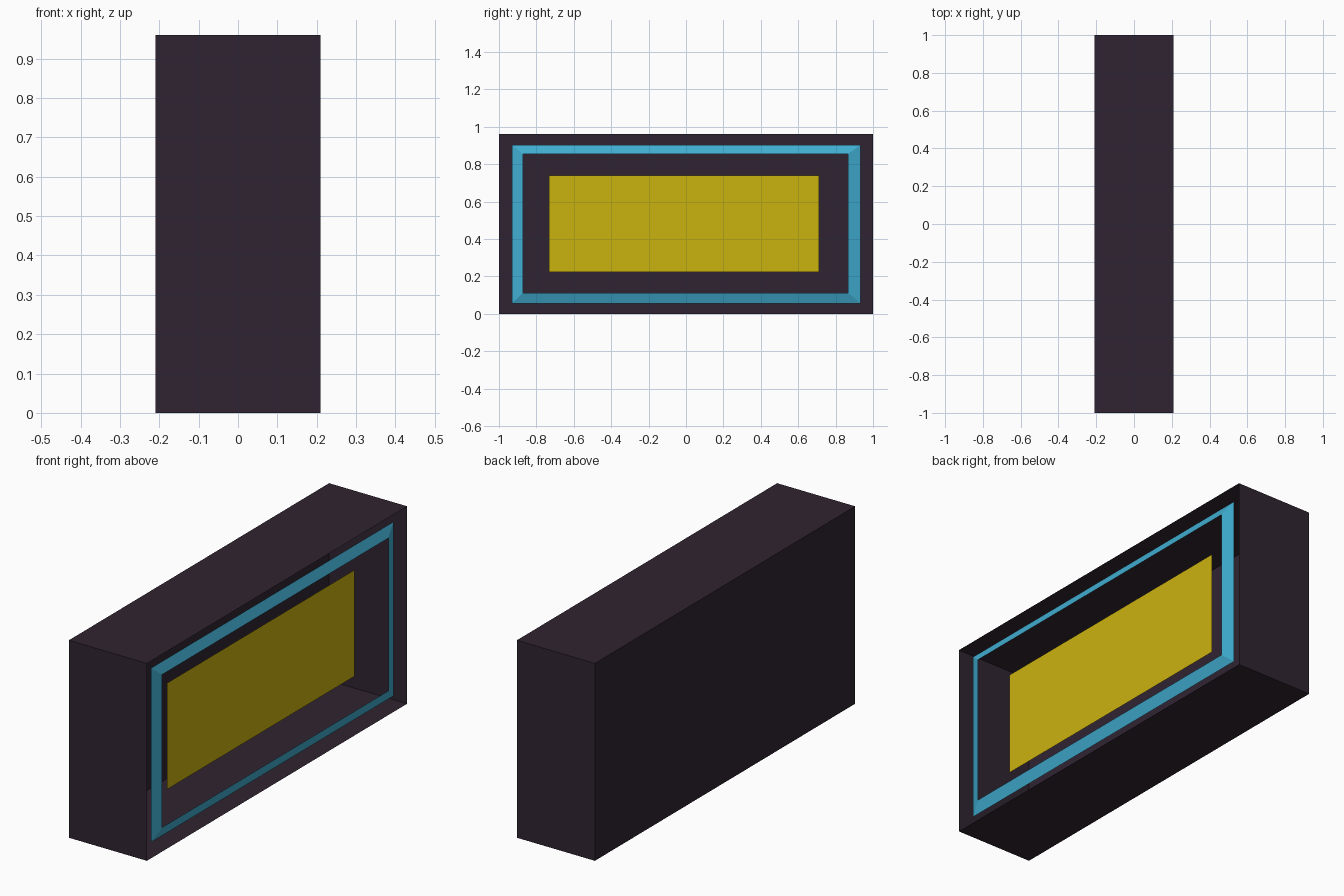
import bpy

if "Cube" in bpy.data.objects:
    bpy.data.objects.remove(bpy.data.objects["Cube"])


def material(name, rgb):
    """Flat colour given as 0-255 display values, stored as linear."""
    lin = [((c / 255 + 0.055) / 1.055) ** 2.4 if c > 10 else c / 255 / 12.92 for c in rgb]
    m = bpy.data.materials.new(name)
    m.diffuse_color = (*lin, 1)
    m.use_nodes = True
    m.node_tree.nodes["Principled BSDF"].inputs["Base Color"].default_value = m.diffuse_color
    return m


def build(name, verts, faces, mat):
    mesh = bpy.data.meshes.new(name)
    mesh.from_pydata(verts, [], faces)
    mesh.materials.append(mat)
    obj = bpy.data.objects.new(name, mesh)
    bpy.context.collection.objects.link(obj)
    return obj


def rect(x, y0, y1, z0, z1):
    """Rectangle facing +x, counter-clockwise."""
    return [(x, y0, z0), (x, y1, z0), (x, y1, z1), (x, y0, z1)]


def band(a, b):
    """Four quads joining loop a to loop b (first vertex of each)."""
    return [(a + i, a + (i + 1) % 4, b + (i + 1) % 4, b + i) for i in range(4)]


dark = material("dark plum", (48, 36, 49))
blue = material("sky blue", (64, 174, 210))
yellow = material("mustard yellow", (203, 179, 15))

# thin-walled case, open on the right side
build("case", rect(-0.21, -1, 1, 0, 0.96) + rect(0.21, -1, 1, 0, 0.96),
      [(3, 2, 1, 0)] + band(0, 4), dark)

# bevelled frame floating just inside the opening
build("frame", rect(0.183, -0.93, 0.933, 0.056, 0.903) + rect(0.203, -0.872, 0.866, 0.112, 0.855),
      band(0, 4), blue)

# flat panel inside the case
build("panel", rect(0.13, -0.732, 0.71, 0.223, 0.74), [(0, 1, 2, 3)], yellow)
